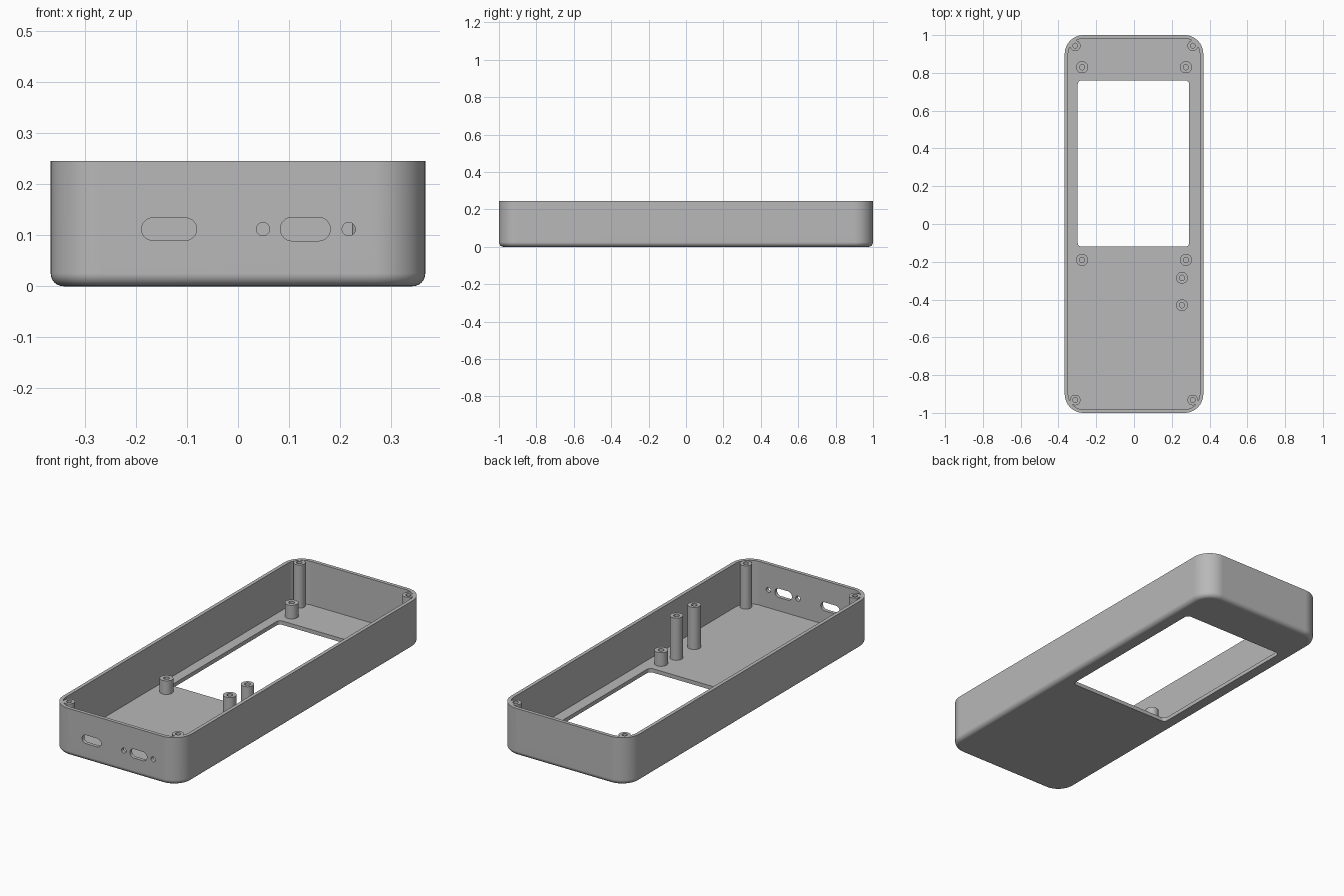
import bpy, bmesh, math
from mathutils import Matrix

if "Cube" in bpy.data.objects:
    bpy.data.objects.remove(bpy.data.objects["Cube"])

HX, HY, TOP = 0.367, 1.0, 0.245
WALL, FLOOR, CORNER, FILLET = 0.0185, 0.02, 0.1, 0.025

grey = bpy.data.materials.new("plain grey")
grey.use_nodes = True
grey.diffuse_color = (0.48, 0.48, 0.48, 1)
grey.node_tree.nodes["Principled BSDF"].inputs["Base Color"].default_value = grey.diffuse_color


def rounded(hx, hy, r, steps=12):
    """Outline of a rounded rectangle."""
    pts = []
    for i, (sx, sy) in enumerate([(1, 1), (-1, 1), (-1, -1), (1, -1)]):
        for k in range(steps + 1):
            a = math.pi / 2 * (i + k / steps)
            pts.append((sx * (hx - r) + r * math.cos(a), sy * (hy - r) + r * math.sin(a)))
    return pts


def loft(name, rings, closed=False, matrix=Matrix()):
    """Join (outline, z) rings into a skin; cap the ends, or close it into a tube."""
    bm = bmesh.new()
    loops = [[bm.verts.new((x, y, z)) for x, y in outline] for outline, z in rings]
    pairs = list(zip(loops, loops[1:]))
    if closed:
        pairs.append((loops[-1], loops[0]))
    else:
        bm.faces.new(loops[0])
        bm.faces.new(loops[-1])
    for a, b in pairs:
        for i in range(len(a)):
            j = (i + 1) % len(a)
            bm.faces.new((a[i], a[j], b[j], b[i]))
    bmesh.ops.remove_doubles(bm, verts=bm.verts, dist=1e-5)
    bmesh.ops.recalc_face_normals(bm, faces=bm.faces)
    bm.transform(matrix)
    mesh = bpy.data.meshes.new(name)
    bm.to_mesh(mesh)
    bm.free()
    mesh.materials.append(grey)
    obj = bpy.data.objects.new(name, mesh)
    bpy.context.collection.objects.link(obj)
    return obj


def activate(obj):
    bpy.ops.object.select_all(action='DESELECT')
    obj.select_set(True)
    bpy.context.view_layer.objects.active = obj


def cut(target, cutter):
    mod = target.modifiers.new("cut", 'BOOLEAN')
    mod.operation, mod.solver, mod.object = 'DIFFERENCE', 'EXACT', cutter
    cutter.hide_render = True
    activate(target)
    bpy.ops.object.modifier_apply(modifier=mod.name)
    bpy.data.objects.remove(cutter)


def smooth(obj):
    activate(obj)
    bpy.ops.object.shade_smooth_by_angle(angle=math.radians(30))
    mod = obj.modifiers.new("clean normals", 'WEIGHTED_NORMAL')
    mod.keep_sharp = True


# Tray: rounded bottom edge, straight walls, open top, hollow inside
rings = []
for k in range(7):
    a = math.pi / 2 * k / 6
    inset = FILLET * (1 - math.sin(a))
    rings.append((rounded(HX - inset, HY - inset, CORNER - inset), FILLET * (1 - math.cos(a))))
inner = rounded(HX - WALL, HY - WALL, CORNER - WALL)
rings += [(rounded(HX, HY, CORNER), TOP), (inner, TOP), (inner, FLOOR)]
case = loft("case_tray", rings)

# Screen window through the floor
window = rounded(0.295, 0.44, 0.02, 6)
cut(case, loft("window_cutter", [(window, -0.1), (window, 0.1)],
               matrix=Matrix.Translation((-0.003, 0.32, 0))))

# Port slots and round holes through the front wall: centre x, half width, half height
for x, hw, hh in [(-0.135, 0.054, 0.022), (0.132, 0.049, 0.023),
                  (0.049, 0.013, 0.013), (0.217, 0.013, 0.013)]:
    port = rounded(hw, hh, hh, 8)
    place = Matrix.Translation((x, -HY + 0.01, 0.112)) @ Matrix.Rotation(math.pi / 2, 4, 'X')
    cut(case, loft("port_cutter", [(port, -0.04), (port, 0.04)], matrix=place))
smooth(case)


def post(name, x, y, radius, hole, height):
    """Hollow screw post standing on the floor."""
    out, bore = rounded(radius, radius, radius, 8), rounded(hole, hole, hole, 8)
    base = FLOOR - 0.005
    obj = loft(name, [(out, base), (out, height), (bore, height), (bore, base)],
               closed=True, matrix=Matrix.Translation((x, y, 0)))
    smooth(obj)


# Screw posts in the corners and short posts around the window
for side, s in (("left", 1), ("right", -1)):
    for end, yc, ys in (("back", 0.944, 0.83), ("front", -0.932, -0.19)):
        post(f"corner_post_{end}_{side}", s * 0.311, yc, 0.028, 0.013, TOP - 0.002)
        post(f"screen_post_{end}_{side}", s * 0.275, ys, 0.032, 0.014, 0.09)

# Two tall posts beside the window
for name, y in (("back", -0.285), ("front", -0.43)):
    post(f"tall_post_{name}", 0.254, y, 0.031, 0.014, 0.237)
